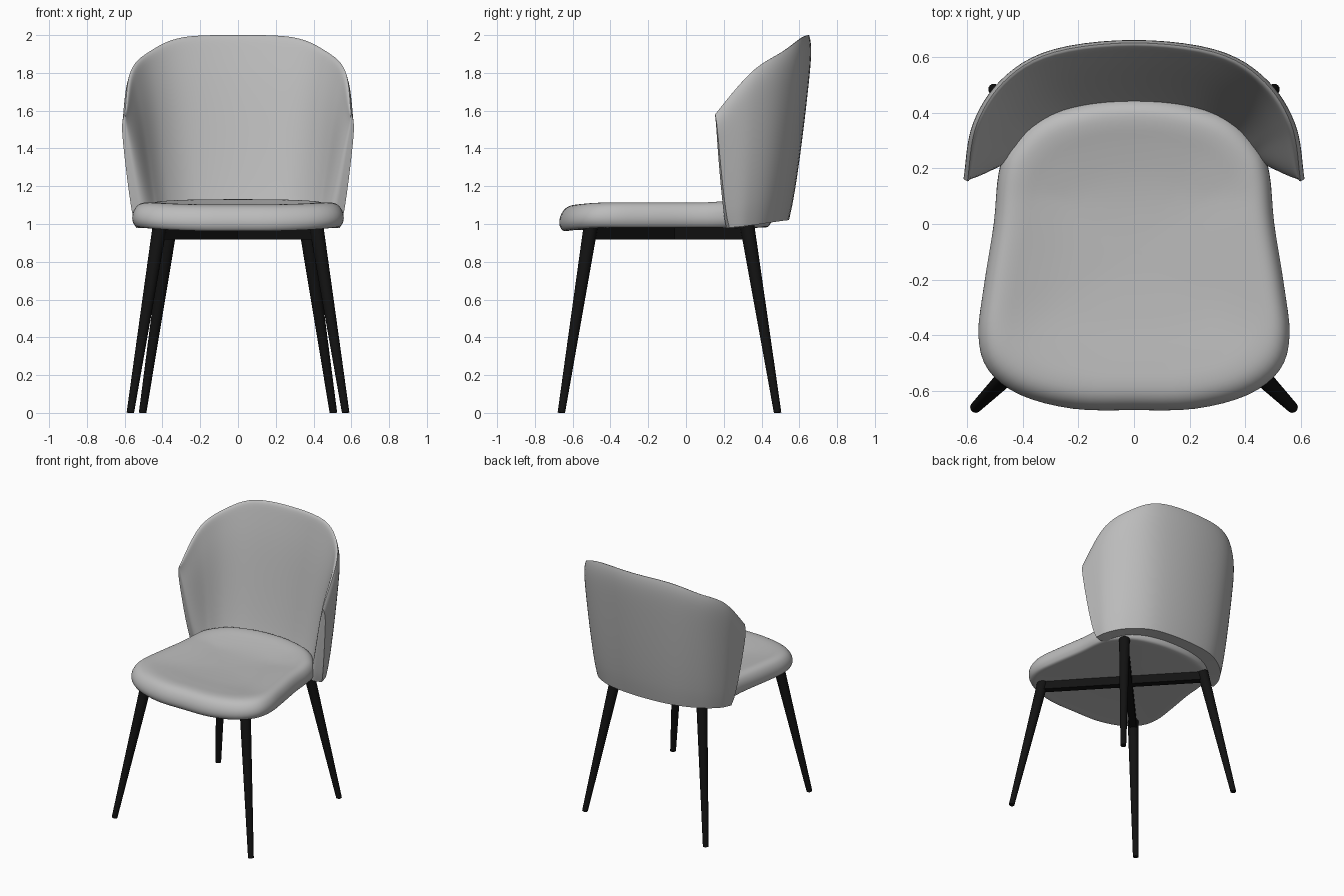
import bpy
import bmesh
import math
from mathutils import Vector, Matrix

cube = bpy.data.objects.get("Cube")
if cube:
    bpy.data.objects.remove(cube, do_unlink=True)


def make_material(name, value, roughness):
    mat = bpy.data.materials.new(name)
    mat.use_nodes = True
    color = (value, value, value, 1)
    mat.diffuse_color = color
    shader = mat.node_tree.nodes["Principled BSDF"]
    shader.inputs["Base Color"].default_value = color
    shader.inputs["Roughness"].default_value = roughness
    return mat


fabric = make_material("grey fabric", 0.5, 0.8)
black = make_material("black metal", 0.006, 0.6)


def finish(bm, name, mat, angle=50):
    bmesh.ops.recalc_face_normals(bm, faces=bm.faces)
    mesh = bpy.data.meshes.new(name)
    bm.to_mesh(mesh)
    bm.free()
    mesh.materials.append(mat)
    obj = bpy.data.objects.new(name, mesh)
    bpy.context.collection.objects.link(obj)
    bpy.ops.object.select_all(action="DESELECT")
    obj.select_set(True)
    bpy.context.view_layer.objects.active = obj
    bpy.ops.object.shade_smooth_by_angle(angle=math.radians(angle))
    return obj


def spline(points, s, closed=False):
    """Smooth curve through the points; s counts points along it."""
    n = len(points)
    i = math.floor(s) if closed else min(int(s), n - 2)
    f = s - i

    def at(k):
        if closed:
            return Vector(points[k % n])
        if k < 0:
            return 2 * Vector(points[0]) - Vector(points[1])
        if k >= n:
            return 2 * Vector(points[-1]) - Vector(points[-2])
        return Vector(points[k])

    a, b, c, d = (at(i + k) for k in (-1, 0, 1, 2))
    return b + 0.5 * f * (c - a + f * (2 * a - 5 * b + 4 * c - d + f * (3 * (b - c) + d - a)))


def mirrored(half):
    """Half list starts on the centre line; returns it from -x to +x."""
    return [(-p[0], *p[1:]) for p in reversed(half[1:])] + half


# Seat cushion: one outline lofted through rounded rings
right_side = [(0, -.67), (.22, -.665), (.41, -.615), (.525, -.525), (.56, -.4),
              (.54, -.22), (.505, 0), (.488, .18), (.45, .28), (.34, .385),
              (.17, .44), (0, .455)]
outline = right_side + [(-x, y) for x, y in reversed(right_side[1:-1])]
rings = [(.25, 1.083), (.5, 1.09), (.7, 1.103), (.82, 1.113), (.9, 1.112),
         (.955, 1.096), (.99, 1.065), (1, 1.03), (.985, 1.0), (.95, .983), (.85, .98)]
pivot = Vector((0, -.1))
count = len(outline) * 4


def seat_height(y, z):
    front = max(0, -.4 - y) / .27
    back = max(0, y - .1) / .33
    return z - .025 * front ** 2 + (.02 * min(back, 1) if z > 1.05 else 0)


bm = bmesh.new()
loops = []
for k in range((len(rings) - 1) * 3 + 1):
    scale, z = spline(rings, k / 3)
    loop = []
    for j in range(count):
        p = pivot + (spline(outline, j / 4, True) - pivot) * scale
        loop.append(bm.verts.new((p.x, p.y, seat_height(p.y, z))))
    loops.append(loop)
for low, high in zip(loops, loops[1:]):
    for j in range(count):
        m = (j + 1) % count
        bm.faces.new((low[j], low[m], high[m], high[j]))
for loop, z in ((loops[0], 1.08), (loops[-1], .98)):
    middle = bm.verts.new((0, -.1, z))
    for j in range(count):
        bm.faces.new((loop[j], loop[(j + 1) % count], middle))
finish(bm, "seat", fabric)

# Wraparound backrest: x, y, z along the lower edge and the flared upper edge
lower = mirrored([(0, .53, 1.02), (.25, .505, 1.018), (.42, .42, 1.005),
                  (.51, .32, .99), (.54, .23, .98)])
upper = mirrored([(0, .675, 2.0), (.3, .64, 1.988), (.485, .54, 1.915),
                  (.602, .37, 1.81), (.66, .13, 1.58)])
span = len(lower) - 1


def shell_point(s, z):
    f = max(0, z - .98) ** .7
    a, b = spline(lower, s), spline(upper, s)
    return Vector((a.x + (b.x - a.x) * f, a.y + (b.y - a.y) * f, z))


def back_pair(u, v):
    """Outer and inner surface points; u runs around, v runs up."""
    s = (u + 1) * span / 2
    base, top = spline(lower, s).z, spline(upper, s).z
    z = base + (top - base) * v
    p = shell_point(s, z)
    tangent = shell_point(min(s + .02, span), z) - shell_point(max(s - .02, 0), z)
    inward = Vector((tangent.y, -tangent.x, 0)).normalized()
    round_off = .025 * v ** 16
    thick = (.125 - .055 * v) * math.sqrt(max(0, 1 - v ** 6))
    thick *= .35 + .65 * math.sqrt(max(0, 1 - abs(u) ** 8))
    return p + inward * round_off, p + inward * (round_off + thick)


columns, rows = 64, 24
bm = bmesh.new()
outer, inner = [], []
for i in range(columns + 1):
    u = math.sin((i / columns - .5) * math.pi)
    pairs = [back_pair(u, 1 - (1 - r / rows) ** 2) for r in range(rows + 1)]
    outer.append([bm.verts.new(p) for p, q in pairs])
    inner.append([bm.verts.new(q) for p, q in pairs[:-1]] + [outer[-1][-1]])
for i in range(columns):
    for side in (outer, inner):
        for r in range(rows):
            bm.faces.new((side[i][r], side[i + 1][r], side[i + 1][r + 1], side[i][r + 1]))
    bm.faces.new((outer[i][0], outer[i + 1][0], inner[i + 1][0], inner[i][0]))
for i in (0, columns):
    for r in range(rows):
        corners = (outer[i][r], outer[i][r + 1], inner[i][r + 1], inner[i][r])
        bm.faces.new(list(dict.fromkeys(corners)))
finish(bm, "backrest", fabric)

# Splayed tapered legs
leg_ends = {"front": ((.57, -.66, 0), (.415, -.505, .985)),
            "back": ((.505, .485, 0), (.36, .325, .985))}
for place, (foot, top) in leg_ends.items():
    for side, sign in (("left", 1), ("right", -1)):
        a = Vector((foot[0] * sign, *foot[1:]))
        b = Vector((top[0] * sign, *top[1:]))
        turn = (b - a).to_track_quat("Z", "Y").to_matrix().to_4x4()
        bm = bmesh.new()
        bmesh.ops.create_cone(bm, cap_ends=True, segments=20, radius1=.02, radius2=.038,
                              depth=(b - a).length,
                              matrix=Matrix.Translation((a + b) / 2) @ turn)
        for v in bm.verts:
            v.co.z = max(v.co.z, 0)
        finish(bm, f"{place}_{side}_leg", black, 40)

# Crossed rails joining opposite legs under the seat
for name, sign in (("left", 1), ("right", -1)):
    a = Vector((.41 * sign, -.5, .95))
    b = Vector((-.36 * sign, .325, .95))
    d = b - a
    bm = bmesh.new()
    bmesh.ops.create_cube(bm, size=1, matrix=Matrix.Translation((a + b) / 2)
                          @ Matrix.Rotation(math.atan2(d.y, d.x), 4, "Z")
                          @ Matrix.Diagonal((d.length, .05, .064, 1)))
    finish(bm, f"front_{name}_cross_rail", black, 30)
